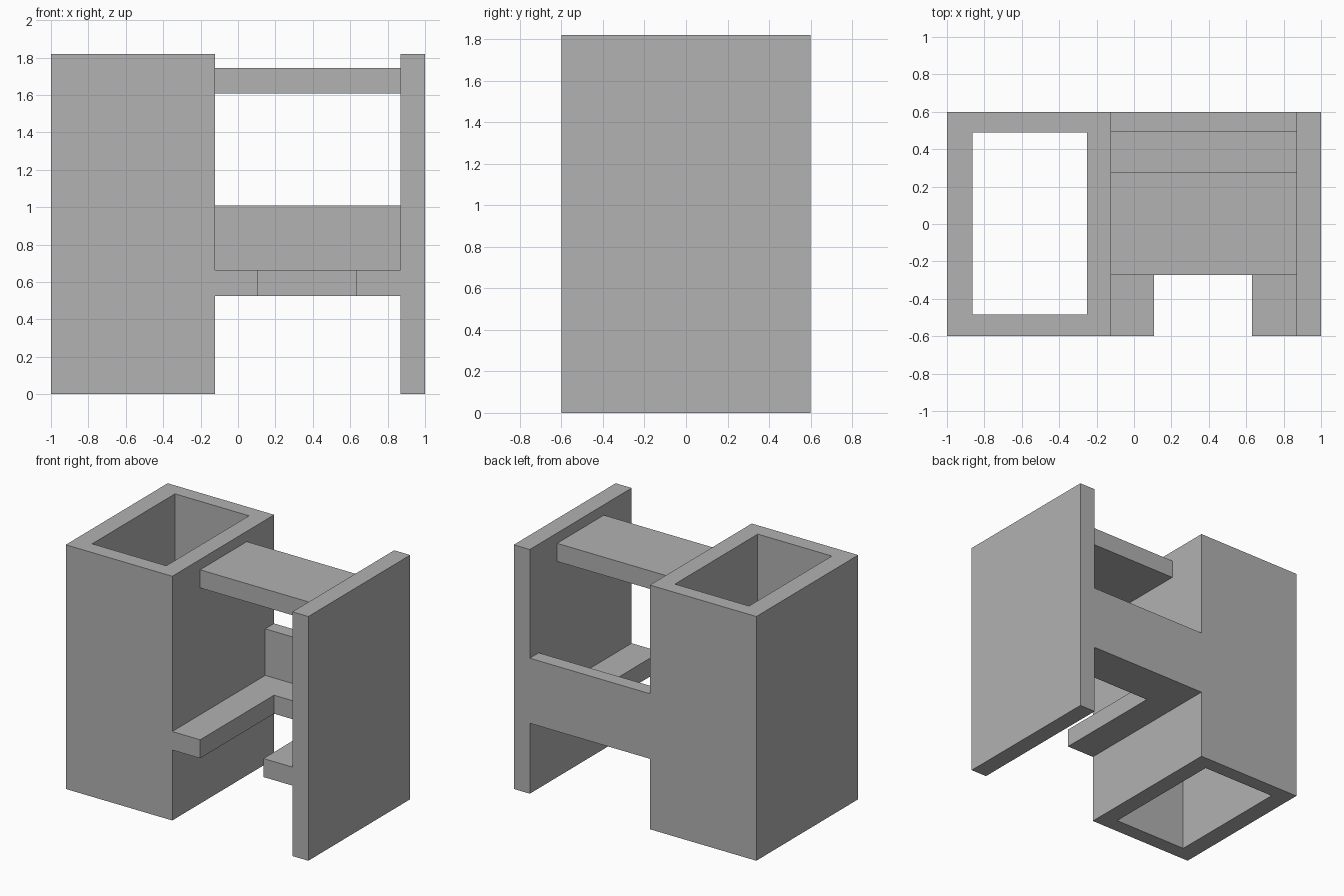
import bpy
import bmesh

cube = bpy.data.objects.get("Cube")
if cube:
    bpy.data.objects.remove(cube, do_unlink=True)

grey = bpy.data.materials.new("plain grey")
grey.use_nodes = True
GREY = (0.445, 0.445, 0.445, 1)
grey.diffuse_color = GREY
grey.node_tree.nodes["Principled BSDF"].inputs["Base Color"].default_value = GREY


def finish(name, bm):
    bmesh.ops.recalc_face_normals(bm, faces=bm.faces)
    mesh = bpy.data.meshes.new(name)
    bm.to_mesh(mesh)
    bm.free()
    mesh.materials.append(grey)
    obj = bpy.data.objects.new(name, mesh)
    bpy.context.collection.objects.link(obj)
    return obj


def rect(x0, x1, y0, y1):
    return [(x0, y0), (x1, y0), (x1, y1), (x0, y1)]


def prism(name, outline, z0, z1):
    """Extrude a flat outline upward from z0 to z1."""
    bm = bmesh.new()
    base = bm.faces.new([bm.verts.new((x, y, z0)) for x, y in outline])
    top = bmesh.ops.extrude_face_region(bm, geom=[base], use_keep_orig=True)
    verts = [v for v in top["geom"] if isinstance(v, bmesh.types.BMVert)]
    bmesh.ops.translate(bm, verts=verts, vec=(0, 0, z1 - z0))
    return finish(name, bm)


def tube(name, outer, inner, z0, z1):
    """Open rectangular shaft: four loops joined round in a ring."""
    bm = bmesh.new()
    loops = [[bm.verts.new((x, y, z)) for x, y in outline]
             for outline, z in ((outer, z0), (outer, z1), (inner, z1), (inner, z0))]
    n = len(outer)
    for a, b in zip(loops, loops[1:] + loops[:1]):
        for i in range(n):
            j = (i + 1) % n
            bm.faces.new((a[i], a[j], b[j], b[i]))
    return finish(name, bm)


HEIGHT = 1.82
LEFT, RIGHT = 0.868, -0.122     # inner faces of the side panel and tower
DEPTH = 0.6
SEAT_Z, SEAT_TOP = 0.525, 0.663
BACK_Y = 0.495

# Hollow tower, open at both ends
tube("hollow_tower", rect(-1, RIGHT, -DEPTH, DEPTH),
     rect(-0.863, -0.252, -0.485, 0.49), 0, HEIGHT)

# Tall side panel
prism("side_panel", rect(LEFT, 1, -DEPTH, DEPTH), 0, HEIGHT)

# Seat with a notch open to the front
prism("notched_seat",
      [(RIGHT, -DEPTH), (0.108, -DEPTH), (0.108, 0.27), (0.63, 0.27),
       (0.63, -DEPTH), (LEFT, -DEPTH), (LEFT, BACK_Y), (RIGHT, BACK_Y)],
      SEAT_Z, SEAT_TOP)

# Back rest and top shelf
prism("back_rest", rect(RIGHT, LEFT, BACK_Y, DEPTH), SEAT_Z, 1.01)
prism("top_shelf", rect(RIGHT, LEFT, -0.272, 0.278), 1.608, 1.743)
